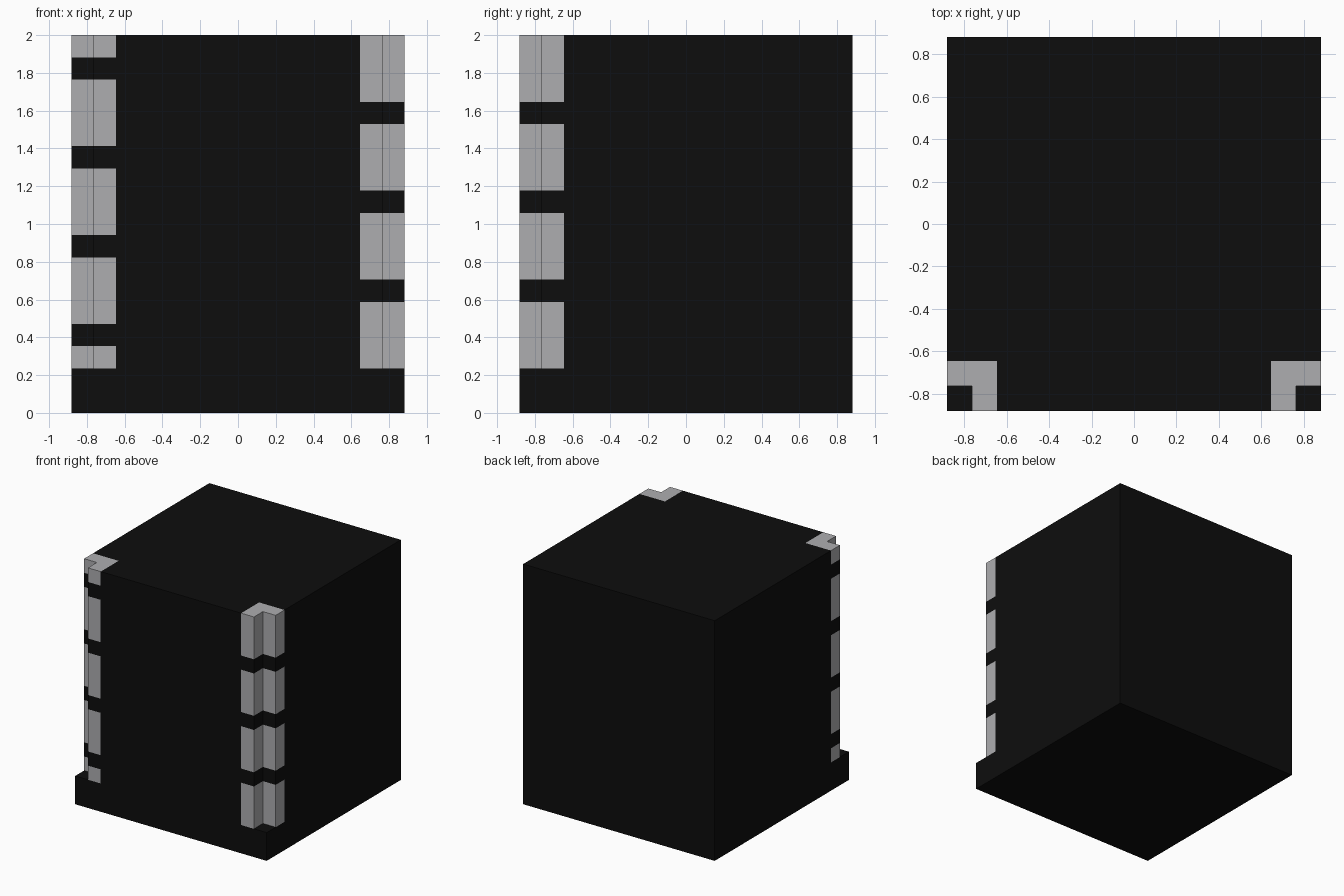
import bpy, bmesh

if "Cube" in bpy.data.objects:
    bpy.data.objects.remove(bpy.data.objects["Cube"])

U = 2 / 17                      # one block of the design grid
A, B, C = 7.5, 6.5, 5.5         # outer face, notch corner, inner edge of the post
BASE, TOP = 2, 17               # heights in blocks


def material(name, rgb):
    m = bpy.data.materials.new(name)
    m.diffuse_color = (*rgb, 1)
    m.use_nodes = True
    m.node_tree.nodes["Principled BSDF"].inputs["Base Color"].default_value = m.diffuse_color
    return m


BLACK = material("black", (0.004, 0.004, 0.004))
GREY = material("light grey", (0.42, 0.42, 0.435))


def build(name, polygons):
    """Make a flat-shaded object from (points, material index) pairs."""
    bm = bmesh.new()
    for pts, mat in polygons:
        f = bm.faces.new([bm.verts.new([c * U for c in p]) for p in pts])
        f.material_index = mat
    bmesh.ops.remove_doubles(bm, verts=bm.verts, dist=1e-4)
    mesh = bpy.data.meshes.new(name)
    bm.to_mesh(mesh)
    bm.free()
    mesh.materials.append(BLACK)
    mesh.materials.append(GREY)
    ob = bpy.data.objects.new(name, mesh)
    bpy.context.collection.objects.link(ob)
    return ob


def flat(pts, z, mat=0):
    return [(x, y, z) for x, y in pts], mat


def wall(p, q, z0, z1, mat=0):
    return [(*p, z0), (*q, z0), (*q, z1), (*p, z1)], mat


# Base slab: full footprint, with ledges showing in the front corner notches
square = [(-A, -A), (A, -A), (A, A), (-A, A)]
ledge = [(B, -A), (A, -A), (A, -B), (B, -B)]
mirror = lambda pts: [(-x, y) for x, y in reversed(pts)]
base = [wall(square[i - 1], square[i], 0, BASE) for i in range(4)]
base += [flat(square[::-1], 0), flat(ledge, BASE), flat(mirror(ledge), BASE)]
build("base", base)

# Main body: plain walls and top between the corner posts
top = [(-C, -A), (C, -A), (C, -C), (A, -C), (A, A), (-A, A), (-A, -C), (-C, -C)]
body = [wall(top[i], top[i + 1], BASE, TOP) for i in (0, 3, 4, 5)]
build("body", body + [flat(top, TOP)])

# Notched corner posts: three grey blocks, one black groove, repeating
post = [(C, -A), (B, -A), (B, -B), (A, -B), (A, -C)]
cap = post + [(C, -C)]


def corner_post(name, path, cap, offset):
    polys = [flat(cap, TOP, 1)]
    for z in range(BASE, TOP):
        grey = int((z - offset) % 4 != 0)
        polys += [wall(p, q, z, z + 1, grey) for p, q in zip(path, path[1:])]
    build(name, polys)


corner_post("right_post", post, cap, 5)
corner_post("left_post", mirror(post), mirror(cap), 3)
